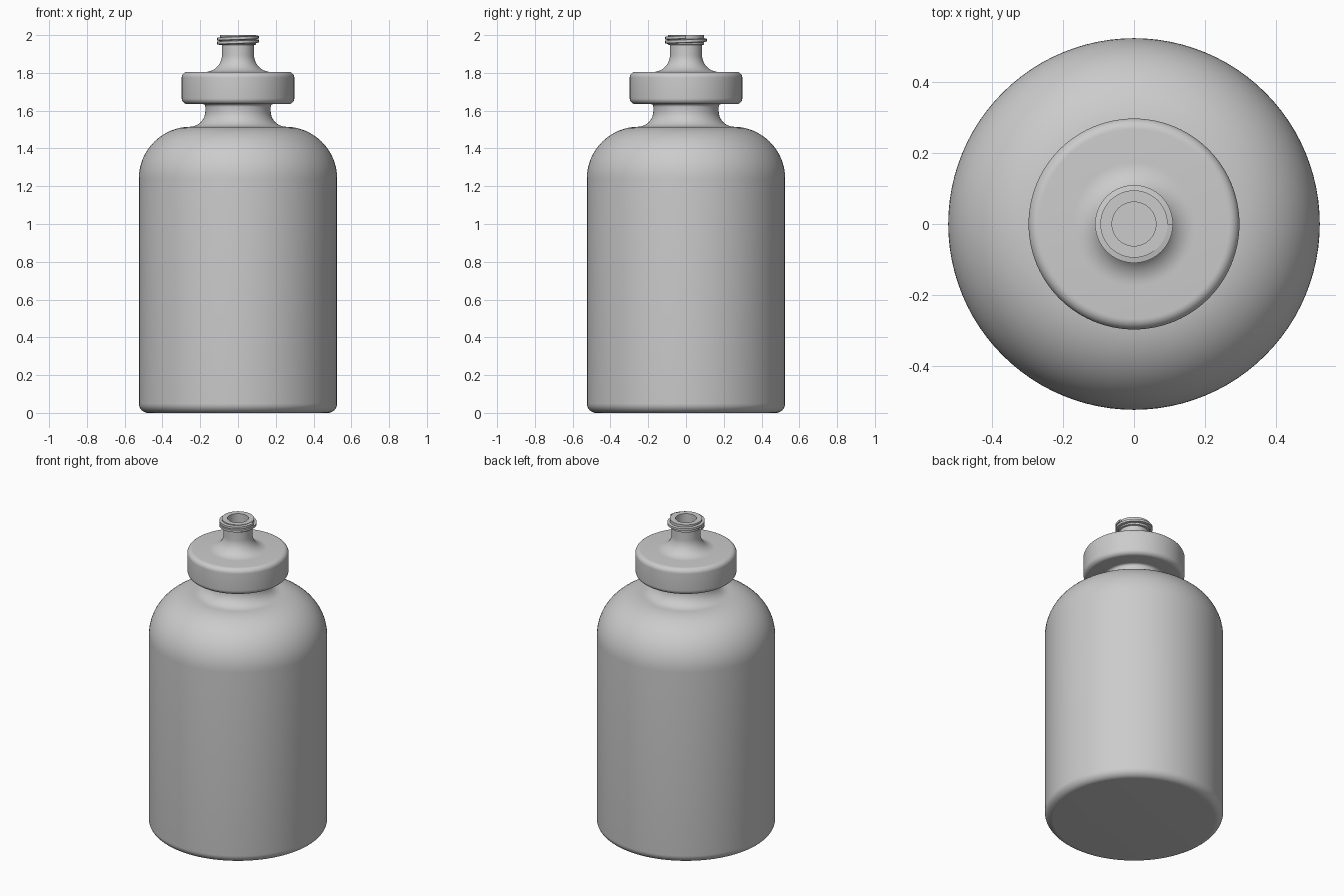
import bpy, bmesh, math
from math import sin, cos, pi, radians

SEGMENTS = 96

cube = bpy.data.objects.get("Cube")
if cube:
    bpy.data.objects.remove(cube, do_unlink=True)

grey = bpy.data.materials.new("plain_grey")
grey.use_nodes = True
colour = (0.6, 0.6, 0.6, 1)
grey.diffuse_color = colour
grey.node_tree.nodes["Principled BSDF"].inputs["Base Color"].default_value = colour


def arc(cx, cz, r, start, end, steps=10):
    """Points of an arc in the radius/height plane, angles in degrees."""
    angles = [radians(start + (end - start) * i / steps) for i in range(steps + 1)]
    return [(cx + r * cos(a), cz + r * sin(a)) for a in angles]


def finish(name, bm):
    bmesh.ops.remove_doubles(bm, verts=bm.verts, dist=0.00005)
    bmesh.ops.recalc_face_normals(bm, faces=bm.faces)
    mesh = bpy.data.meshes.new(name)
    bm.to_mesh(mesh)
    bm.free()
    mesh.materials.append(grey)
    obj = bpy.data.objects.new(name, mesh)
    bpy.context.collection.objects.link(obj)
    bpy.ops.object.select_all(action="DESELECT")
    obj.select_set(True)
    bpy.context.view_layer.objects.active = obj
    bpy.ops.object.shade_smooth_by_angle(angle=radians(35))
    return obj


def lathe(name, profile):
    """Turn a radius/height profile around the z axis."""
    bm = bmesh.new()
    verts = [bm.verts.new((r, 0, z)) for r, z in profile]
    edges = [bm.edges.new(pair) for pair in zip(verts, verts[1:])]
    bmesh.ops.spin(bm, geom=verts + edges, cent=(0, 0, 0), axis=(0, 0, 1),
                   angle=2 * pi, steps=SEGMENTS, use_duplicate=False)
    return finish(name, bm)


# Bottle: rounded base, straight wall, domed shoulder and flared neck
lathe("bottle_body",
      [(0, 0)]
      + arc(0.475, 0.05, 0.05, -90, 0)
      + arc(0.25, 1.24, 0.275, 0, 90, 20)
      + arc(0.255, 1.597, 0.082, 270, 180)
      + arc(0.188, 1.62, 0.015, 180, 90, 5)
      + [(0.188, 1.64), (0, 1.64)])

# Cap: rounded collar, flared spout and blind bore
lathe("cap_and_spout",
      [(0, 1.635)]
      + arc(0.268, 1.665, 0.03, -90, 0, 8)
      + arc(0.268, 1.775, 0.03, 0, 90, 8)
      + arc(0.175, 1.895, 0.09, 270, 180, 12)
      + [(0.085, 1.947), (0.095, 1.95), (0.095, 2.0),
         (0.062, 2.0), (0.062, 1.82), (0, 1.82)])

# Spout thread: a trapezoid section swept one and a half turns
bm = bmesh.new()
section = [(0.09, -0.011), (0.11, -0.007), (0.11, 0.007), (0.09, 0.011)]
rings = []
steps = SEGMENTS * 3 // 2
for i in range(steps + 1):
    t = i / steps
    a = pi + 3 * pi * t
    z = 1.958 + 0.031 * t
    rings.append([bm.verts.new((r * cos(a), r * sin(a), z + h)) for r, h in section])
for low, high in zip(rings, rings[1:]):
    for j in range(4):
        k = (j + 1) % 4
        bm.faces.new((low[j], low[k], high[k], high[j]))
bm.faces.new(rings[0])
bm.faces.new(rings[-1])
finish("spout_thread", bm)
